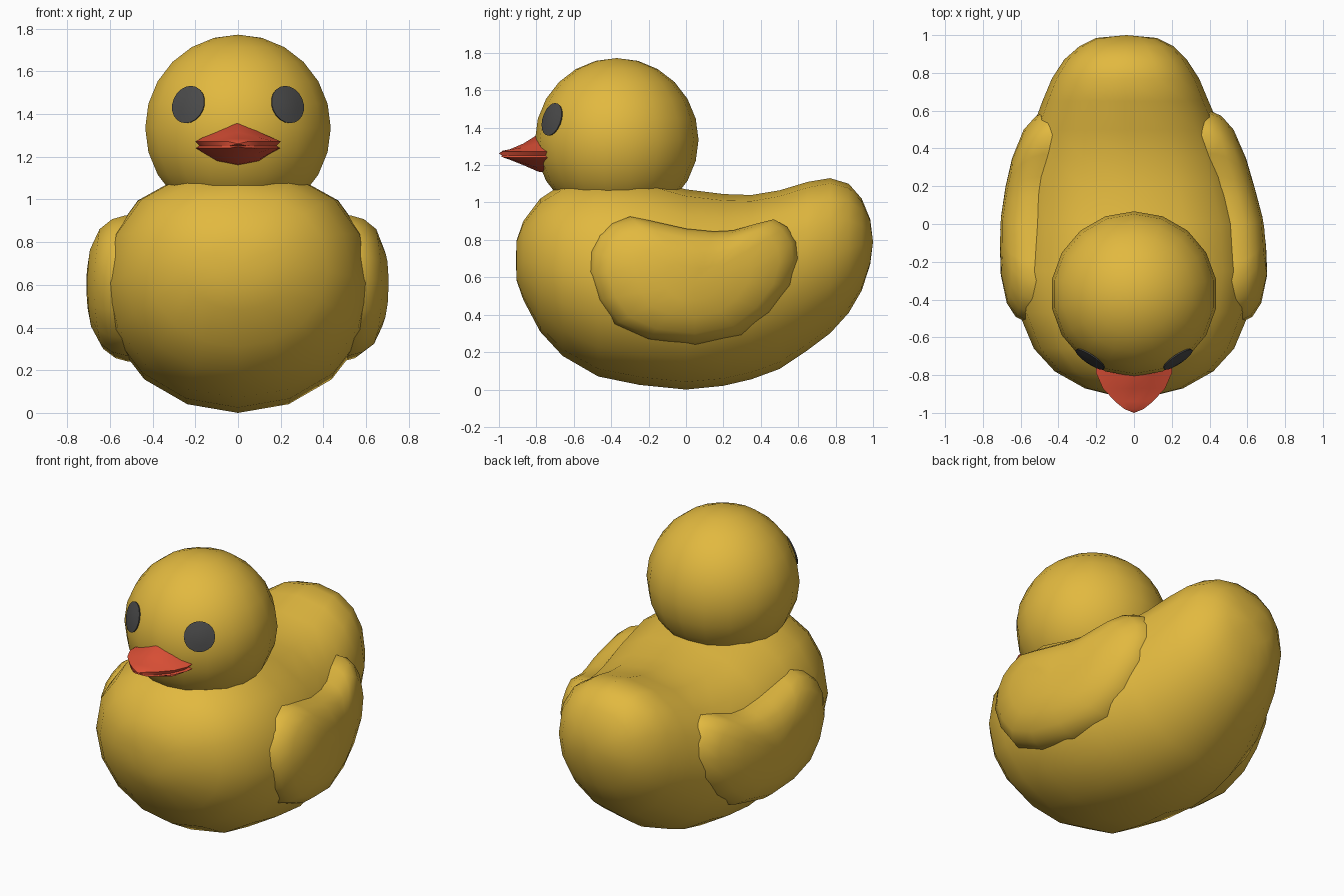
import bpy, bmesh, math
from mathutils import Vector

if "Cube" in bpy.data.objects:
    bpy.data.objects.remove(bpy.data.objects["Cube"])


def material(name, rgb):
    m = bpy.data.materials.new(name)
    m.diffuse_color = (*rgb, 1)
    m.use_nodes = True
    m.node_tree.nodes["Principled BSDF"].inputs["Base Color"].default_value = m.diffuse_color
    return m


YELLOW = material("yellow", (0.76, 0.485, 0.05))
RED = material("orange red", (0.72, 0.08, 0.037))
DARK = material("dark grey", (0.07, 0.07, 0.07))


def loft(name, rings, mat, start=None, end=None, angle=60):
    """Skin a list of closed rings; cap ends with a tip point or a flat face."""
    bm = bmesh.new()
    vs = [[bm.verts.new(p) for p in r] for r in rings]
    n = len(rings[0])
    for a, b in zip(vs, vs[1:]):
        for i in range(n):
            j = (i + 1) % n
            bm.faces.new((a[i], a[j], b[j], b[i]))
    for ring, tip in ((vs[0], start), (vs[-1], end)):
        if tip is None:
            bm.faces.new(ring)
        else:
            t = bm.verts.new(tip)
            for i in range(n):
                bm.faces.new((ring[i], ring[(i + 1) % n], t))
    bmesh.ops.recalc_face_normals(bm, faces=bm.faces)
    me = bpy.data.meshes.new(name)
    bm.to_mesh(me)
    bm.free()
    me.materials.append(mat)
    ob = bpy.data.objects.new(name, me)
    bpy.context.collection.objects.link(ob)
    me.set_sharp_from_angle(angle=math.radians(angle))
    return ob


def lerp(table, t):
    for (a, u), (b, v) in zip(table, table[1:]):
        if t <= b:
            return u + (v - u) * max(0, (t - a) / (b - a))
    return table[-1][1]


def spow(v, e):
    return math.copysign(abs(v) ** e, v)


# Body: y, half width, top, bottom, sideways shift
stations = [
    (-.905, .12, .80, .58, 0), (-.87, .26, .90, .48, 0), (-.78, .42, 1.02, .31, 0),
    (-.66, .53, 1.10, .18, 0), (-.47, .61, 1.14, .07, 0), (-.25, .635, 1.14, .025, 0),
    (0, .62, 1.07, 0, 0), (.2, .585, 1.045, .02, -.02), (.35, .55, 1.04, .055, -.03),
    (.5, .50, 1.065, .11, -.04), (.65, .44, 1.11, .21, -.045), (.77, .39, 1.13, .30, -.045),
    (.87, .325, 1.10, .41, -.045), (.94, .25, 1.02, .53, -.04), (.985, .16, .91, .67, -.04)]
rings = []
for y, w, top, bot, cx in stations:
    ring = []
    for k in range(16):
        a = k * math.tau / 16
        e = 2 / 2.3 if math.sin(a) > 0 else 1
        ring.append((cx + w * spow(math.cos(a), e), y,
                     (top + bot) / 2 + (top - bot) / 2 * spow(math.sin(a), e)))
    rings.append(ring)
loft("body", rings, YELLOW, (0, -.91, .69), (-.04, 1.0, .79))

# Head
HEAD = Vector((0, -.37, 1.335))
R = .437
bpy.ops.mesh.primitive_uv_sphere_add(segments=18, ring_count=12, radius=R, location=HEAD)
head = bpy.context.object
head.name = "head"
head.scale.x = 1.01
head.data.materials.append(YELLOW)
bpy.ops.object.shade_smooth()

# Wings: bean outline (y, z) with a rounded outer side
outline = [(-.52, .63), (-.51, .74), (-.47, .83), (-.4, .885), (-.3, .925), (-.2, .905),
           (0, .86), (.15, .845), (.25, .85), (.37, .885), (.47, .91), (.54, .87),
           (.59, .79), (.6, .7), (.56, .56), (.45, .41), (.3, .29), (.05, .24),
           (-.2, .27), (-.38, .35), (-.47, .48)]
steps = [(1, -.28), (1, -.13), (.95, -.075), (.82, -.03), (.55, -.004), (.28, 0)]
right_x = [(-.52, .70), (-.25, .71), (0, .69), (.3, .61), (.6, .535)]
left_x = [(-.52, .70), (-.25, .71), (0, .71), (.2, .68), (.45, .63), (.6, .59)]
for name, side, reach in (("right_wing", 1, right_x), ("left_wing", -1, left_x)):
    rings = []
    for s, drop in steps:
        ring = []
        for y, z in outline:
            yy, zz = .04 + (y - .04) * s, .57 + (z - .57) * s
            bulge = .05 * ((zz - .6) / .33) ** 2
            ring.append((side * (lerp(reach, yy) + drop - bulge), yy, zz))
        rings.append(ring)
    loft(name, rings, YELLOW, end=(side * lerp(reach, .04), .04, .57))

# Beak: y, half width, outer z at the middle, outer z half way to the side
upper = [(-.72, .20, 1.375, 1.325), (-.79, .20, 1.365, 1.315), (-.87, .165, 1.315, 1.295),
         (-.94, .10, 1.285, 1.283), (-.98, .05, 1.277, 1.276)]
lower = [(-.72, .20, 1.155, 1.175), (-.79, .19, 1.165, 1.185), (-.87, .155, 1.20, 1.21),
         (-.94, .09, 1.228, 1.232), (-.975, .045, 1.24, 1.242)]
for name, rows, seam, rim, tip in (("upper_beak", upper, 1.25, 1.272, -1.0),
                                   ("lower_beak", lower, 1.255, 1.24, -.99)):
    rings = [[(-w * .9, y, seam), (0, y, seam), (w * .9, y, seam), (w, y, rim),
              (w * .5, y, mid), (0, y, out), (-w * .5, y, mid), (-w, y, rim)]
             for y, w, out, mid in rows]
    loft(name, rings, RED, end=(0, tip, (seam + rim) / 2), angle=45)

# Eyes: thin round plates that follow the head
for name, side in (("right_eye", 1), ("left_eye", -1)):
    d = Vector((side * .238, -.355, .112)).normalized()
    u = d.cross(Vector((0, 0, 1))).normalized()
    v = u.cross(d)

    def cap_ring(ang, rad):
        return [HEAD + rad * (d * math.cos(ang) + math.sin(ang) *
                (u * math.cos(t * math.tau / 20) + v * math.sin(t * math.tau / 20)))
                for t in range(20)]

    loft(name, [cap_ring(.205, R - .001), cap_ring(.205, R + .006), cap_ring(.11, R + .007)],
         DARK, start=HEAD + d * (R - .001), end=HEAD + d * (R + .008))
